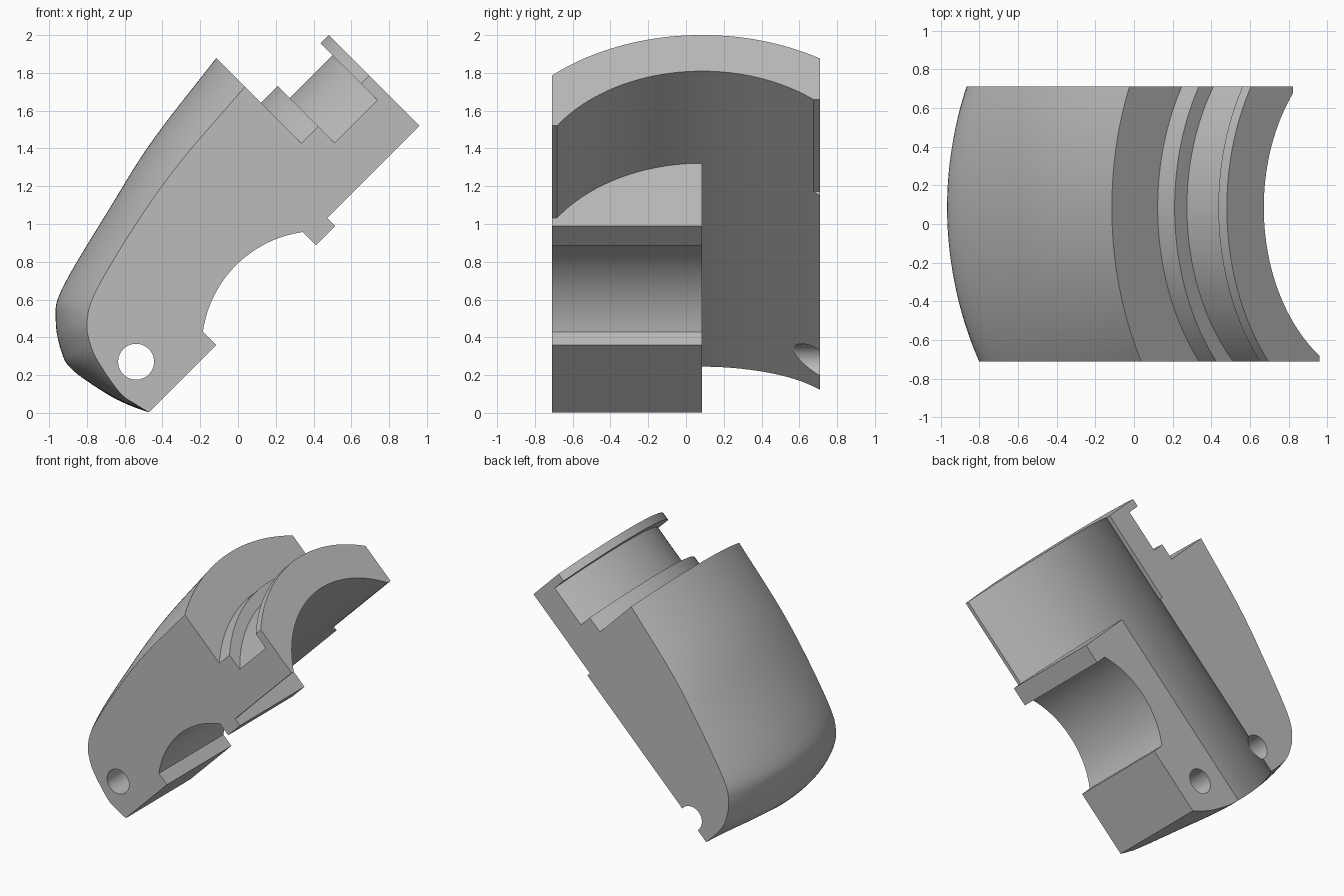
import bpy, bmesh, math
from mathutils import Vector

if "Cube" in bpy.data.objects:
    bpy.data.objects.remove(bpy.data.objects["Cube"], do_unlink=True)

S = math.sqrt(0.5)
Y0, V0 = 0.085, -0.12          # bore axis position
HALF = 0.71                    # half width across y


def place(u, y, v):
    """Tilted frame: u runs along the bore, v points away from the split face."""
    return Vector(((u - v) * S, y, (u + v) * S))


def loft(name, sections):
    """Solid skinned through matching closed sections of (u, y, v) points."""
    bm = bmesh.new()
    rings = [[bm.verts.new(place(*p)) for p in sec] for sec in sections]
    n = len(rings[0])
    for a, b in zip(rings, rings[1:]):
        for i in range(n):
            j = (i + 1) % n
            bm.faces.new((a[i], a[j], b[j], b[i]))
    bm.faces.new(rings[0])
    bm.faces.new(rings[-1])
    bmesh.ops.recalc_face_normals(bm, faces=bm.faces)
    me = bpy.data.meshes.new(name)
    bm.to_mesh(me)
    bm.free()
    ob = bpy.data.objects.new(name, me)
    bpy.context.collection.objects.link(ob)
    return ob


def along_y(name, pts, ya, yb):
    return loft(name, [[(u, y, v) for u, v in pts] for y in (ya, yb)])


def along_u(name, pts, ua, ub):
    return loft(name, [[(u, y, v) for y, v in pts] for u in (ua, ub)])


def arc(cx, cy, r, a0, a1, n):
    return [(cx + r * math.cos(math.radians(a0 + (a1 - a0) * i / n)),
             cy + r * math.sin(math.radians(a0 + (a1 - a0) * i / n))) for i in range(n + 1)]


def spline(pts, steps=5):
    """Catmull-Rom curve through the points."""
    p = [Vector(q) for q in pts]
    p = [2 * p[0] - p[1]] + p + [2 * p[-1] - p[-2]]
    out = []
    for a, b, c, d in zip(p, p[1:], p[2:], p[3:]):
        for k in range(steps):
            t = k / steps
            out.append(0.5 * (2 * b + (c - a) * t + (2 * a - 5 * b + 4 * c - d) * t * t
                              + (3 * b - a - 3 * c + d) * t ** 3))
    return out + [p[-2]]


# Outer skin outline at the crown and at the front cut
crown = spline([(-.332, .336), (-.378, .435), (-.42, .562), (-.459, .78), (-.432, .89),
                (-.336, 1.029), (-.19, 1.125), (.3, 1.25), (.7, 1.34), (1.248, 1.41)])
edge = spline([(-.332, .336), (-.352, .42), (-.367, .517), (-.332, .714), (-.29, .82),
               (-.22, .91), (-.07, .99), (.33, 1.09), (.72, 1.155), (1.248, 1.195)])


def drop(r, dy):
    return r - math.sqrt(r * r - dy * dy)


def section(y):
    dy = y - Y0
    f = drop(1.53, dy) / drop(1.53, HALF + Y0)
    pts = [tuple(a.lerp(b, f)) for a, b in zip(crown, edge)]
    rim = V0 + 1.195 - drop(1.195, dy)
    groove = V0 + 1.105 - drop(1.105, dy)
    # Stepped neck, end face and split face
    pts += [(1.248, rim), (1.372, rim), (1.372, groove), (1.692, groove), (1.692, rim),
            (1.754, rim), (1.754, .396), (1.064, .396), (1.064, .336)]
    return [(u, y, v) for u, v in pts]


N = 40
body = loft("clamp_half_body", [section(-HALF + 2 * HALF * i / N) for i in range(N + 1)])

# Cutters
bore = arc(Y0, V0, .925, 0, 180, 80)
bore_full = bore + [(Y0 - .925, -.4), (Y0 + .925, -.4)]
bore_half = arc(Y0, V0, .925, 0, 90, 40) + [(Y0, -.4), (Y0 + .925, -.4)]
cutters = [
    along_u("upper_bore_cutter", bore_full, 1.064, 2.0),
    along_u("lower_bore_cutter", bore_half, -1.0, 1.2),
    along_y("back_flat_cutter", [(1.064, 0), (2, 0), (2, .593), (1.064, .593)], .675, .9),
    along_u("step_cutter", [(-.33, .336), (-.23, .435), (.2, .435), (.2, .1), (-.33, .1)], -1.0, 1.1),
    along_y("saddle_cutter", [(.919, .1)] + arc(.5455, -.06, .62, 52.97, 127.03, 32) + [(.172, .1)],
            -1.0, .15),
    along_y("pin_hole_cutter", arc(-.19, .573, .095, 0, 352.5, 47), -1.0, 1.0),
]
bpy.context.view_layer.objects.active = body
for c in cutters:
    c.hide_render = True
    m = body.modifiers.new(c.name, "BOOLEAN")
    m.operation = "DIFFERENCE"
    m.solver = "EXACT"
    m.object = c
    bpy.ops.object.modifier_apply(modifier=m.name)
    bpy.data.objects.remove(c, do_unlink=True)

# Plain grey material
mat = bpy.data.materials.new("grey")
mat.use_nodes = True
col = (.5, .5, .5, 1)
mat.diffuse_color = col
mat.node_tree.nodes["Principled BSDF"].inputs["Base Color"].default_value = col
body.data.materials.clear()
body.data.materials.append(mat)
for p in body.data.polygons:
    p.material_index = 0

for o in bpy.context.selected_objects:
    o.select_set(False)
body.select_set(True)
bpy.ops.object.shade_smooth_by_angle(angle=math.radians(25))
